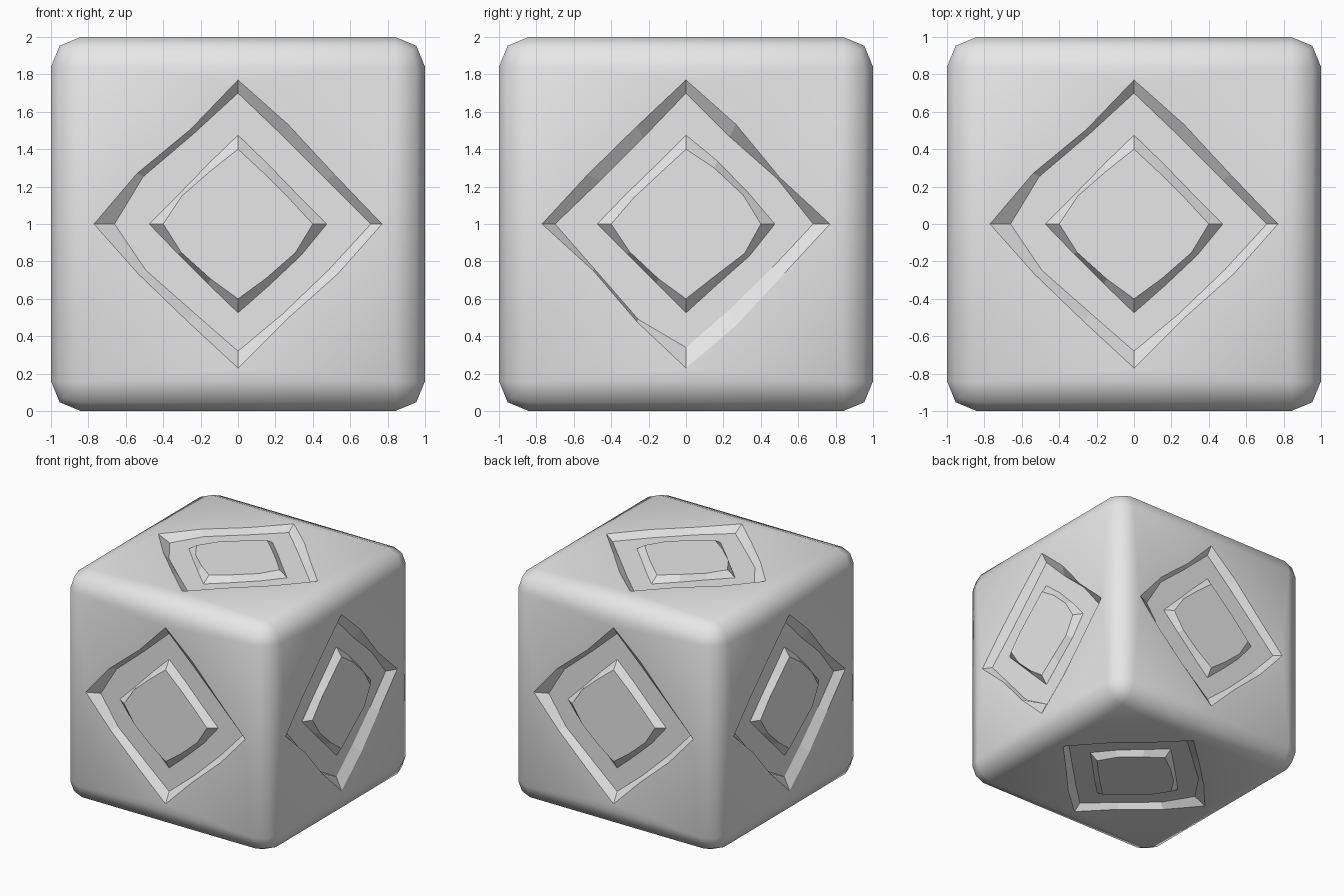
import bpy
import bmesh
from mathutils import Vector

default = bpy.data.objects.get("Cube")
if default:
    bpy.data.objects.remove(default, do_unlink=True)

BEVEL = 0.16
DEPTH = 0.05
X, Y, Z = Vector((1, 0, 0)), Vector((0, 1, 0)), Vector((0, 0, 1))
CORNERS = [(1, 0), (0, 1), (-1, 0), (0, -1)]
SQUARE = [(1, 1), (-1, 1), (-1, -1), (1, -1)]

# Hand-cut diamonds: (corner radii, spread of the two points on each side)
# Order: groove rim, groove floor outside, groove floor inside, plateau
WIDE_CUT = [
    ((.77, .77, .77, .77), (.78, .80, .76, .81, .80, .79, .77, .80)),
    ((.71, .70, .66, .68), (.71, .71, .72, .76, .74, .71, .72, .73)),
    ((.475,) * 4, (.475, .48, .48, .475, .48, .48, .495, .505)),
    ((.40,) * 4, (.41, .41, .43, .45, .455, .44, .44, .46)),
]
SIDE_CUT = [
    ((.77, .77, .77, .77), (.75, .80, .785, .79, .745, .785, .81, .79)),
    ((.68, .70, .70, .66), (.73, .70, .69, .69, .73, .765, .69, .695)),
    ((.475,) * 4, (.50, .505, .475, .48, .475, .475, .49, .51)),
    ((.40,) * 4, (.46, .45, .41, .42, .45, .44, .43, .47)),
]


def diamond(radii, spread):
    """Twelve outline points, anticlockwise from the right corner."""
    points = []
    for k in range(4):
        a, b = Vector(CORNERS[k]), Vector(CORNERS[(k + 1) % 4])
        points.append(a * radii[k])
        for j in (1, 2):
            points.append(a.lerp(b, j / 3) * spread[2 * k + j - 1])
    return points


def engrave(bm, u, v, cut):
    """Replace one flat side with an engraved diamond groove."""
    n = u.cross(v)
    flat = max(bm.faces, key=lambda f: f.calc_center_median().dot(n))
    frame = [max(flat.verts, key=lambda p: p.co.dot(u * a + v * b)) for a, b in SQUARE]
    bmesh.ops.delete(bm, geom=[flat], context='FACES_ONLY')

    rings = []
    for (radii, spread), depth in zip(cut, (0, DEPTH, DEPTH, 0)):
        rings.append([bm.verts.new(u * p.x + v * p.y + n * (1 - depth))
                      for p in diamond(radii, spread)])

    # Surface between the square border and the groove rim
    rim = rings[0]
    for k in range(4):
        for j in range(3 * k, 3 * k + 3):
            bm.faces.new((frame[k], rim[(j + 1) % 12], rim[j]))
        following = (k + 1) % 4
        bm.faces.new((frame[k], frame[following], rim[3 * following]))

    # Groove walls, groove floor and plateau
    for outer, inner in zip(rings, rings[1:]):
        for j in range(12):
            m = (j + 1) % 12
            bm.faces.new((outer[j], outer[m], inner[m], inner[j]))
    bm.faces.new(rings[-1])

    # Crisp edges around and down every wall
    for ring in rings:
        for j in range(12):
            bm.edges.get((ring[j], ring[(j + 1) % 12])).smooth = False
    for j in range(12):
        for a, b in ((0, 1), (2, 3)):
            bm.edges.get((rings[a][j], rings[b][j])).smooth = False


# Rounded block
bm = bmesh.new()
bmesh.ops.create_cube(bm, size=2)
bmesh.ops.bevel(bm, geom=bm.edges[:], offset=BEVEL, segments=2,
                profile=0.5, affect='EDGES')
for face in bm.faces:
    face.smooth = True

# Front, back, top, bottom, then right and left
for u, v, cut in [(X, Z, WIDE_CUT), (-X, Z, WIDE_CUT), (X, Y, WIDE_CUT),
                  (X, -Y, WIDE_CUT), (Y, Z, SIDE_CUT), (-Y, Z, SIDE_CUT)]:
    engrave(bm, u, v, cut)
for face in bm.faces:
    face.smooth = True
bmesh.ops.recalc_face_normals(bm, faces=bm.faces[:])
bmesh.ops.translate(bm, verts=bm.verts[:], vec=Z)

mesh = bpy.data.meshes.new("engraved_block")
bm.to_mesh(mesh)
bm.free()
block = bpy.data.objects.new("engraved_block", mesh)
bpy.context.collection.objects.link(block)

# Plain stone colour
stone = bpy.data.materials.new("light_grey")
stone.use_nodes = True
grey = (0.8, 0.8, 0.8, 1)
stone.diffuse_color = grey
stone.node_tree.nodes["Principled BSDF"].inputs["Base Color"].default_value = grey
mesh.materials.append(stone)
